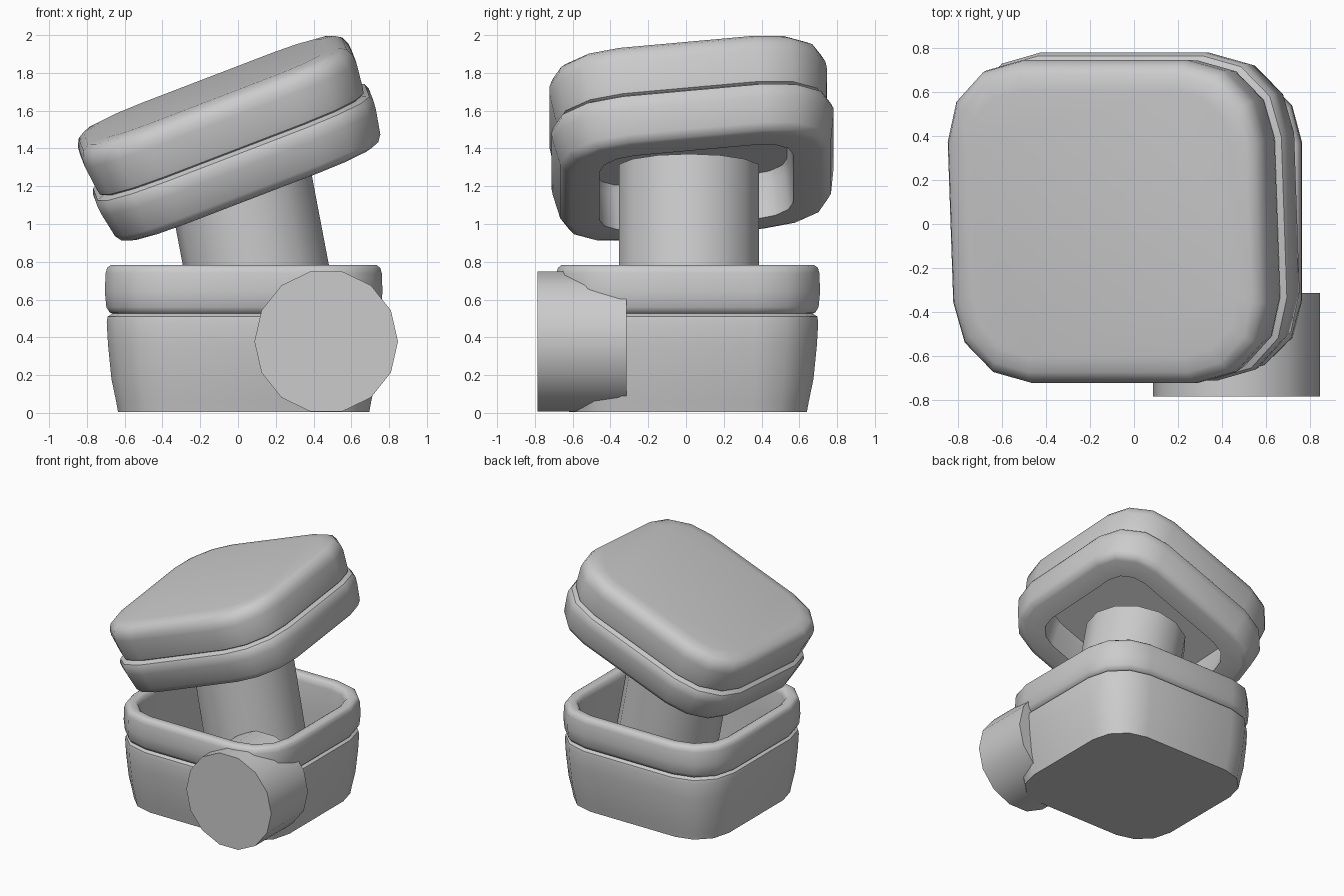
import bpy, bmesh, math
from mathutils import Vector

if "Cube" in bpy.data.objects:
    bpy.data.objects.remove(bpy.data.objects["Cube"])


def finish(obj, angle=42):
    bpy.ops.object.select_all(action='DESELECT')
    obj.select_set(True)
    bpy.context.view_layer.objects.active = obj
    bpy.ops.object.shade_smooth_by_angle(angle=math.radians(angle))


def rounded_ring(hx, hy, r, steps=3):
    pts = []
    for k, (sx, sy) in enumerate([(1, 1), (-1, 1), (-1, -1), (1, -1)]):
        for i in range(steps + 1):
            a = math.radians(90 * k + 90 * i / steps)
            pts.append((sx * (hx - r) + r * math.cos(a), sy * (hy - r) + r * math.sin(a)))
    return pts


def shell(name, hx, hy, radius, profile, loc, rot=(0, 0, 0)):
    """Loft rounded rectangles through (inset, z) and cap both ends."""
    bm = bmesh.new()
    rings = []
    for inset, z in profile:
        r = max(radius - inset * 0.8, 0.1)
        rings.append([bm.verts.new((x, y, z)) for x, y in rounded_ring(hx - inset, hy - inset, r)])
    n = len(rings[0])
    for a, b in zip(rings, rings[1:]):
        for i in range(n):
            j = (i + 1) % n
            bm.faces.new((a[i], a[j], b[j], b[i]))
    bm.faces.new(rings[0][::-1])
    bm.faces.new(rings[-1])
    bmesh.ops.recalc_face_normals(bm, faces=bm.faces)
    me = bpy.data.meshes.new(name)
    bm.to_mesh(me)
    bm.free()
    obj = bpy.data.objects.new(name, me)
    bpy.context.collection.objects.link(obj)
    obj.location = loc
    obj.rotation_euler = rot
    finish(obj)


def post(name, a, b, r):
    """14-sided cylinder from a to b with a corner on the x axis."""
    a, b = Vector(a), Vector(b)
    d = b - a
    rot = (math.pi / 2, 0, 0) if abs(d.y) > 0.1 else (0, math.atan2(d.x, d.z), 0)
    bpy.ops.mesh.primitive_cylinder_add(vertices=14, radius=r, depth=d.length,
                                        location=(a + b) / 2, rotation=rot)
    obj = bpy.context.object
    obj.name = name
    for v in obj.data.vertices:
        v.co = Vector((v.co.y, -v.co.x, v.co.z))
    finish(obj)


# Open box: tapered body, groove, collar, rim, inner wall and floor
shell("open_box", 0.735, 0.7, 0.34, [
    (0.07, 0.005), (0.06, 0.06), (0.035, 0.18), (0.017, 0.36), (0.01, 0.48), (0.015, 0.51),
    (0.04, 0.525), (0.025, 0.532), (0.008, 0.56), (0.0, 0.64), (0.004, 0.74), (0.012, 0.768),
    (0.03, 0.782), (0.075, 0.782), (0.095, 0.768), (0.105, 0.73), (0.11, 0.5), (0.13, 0.06)],
    (0.03, 0.01, 0))

# Tilted lid: recess, underside, lower band, groove, upper band, top
shell("tilted_lid", 0.782, 0.75, 0.38, [
    (0.245, 0.25), (0.235, 0.20), (0.235, 0.0), (0.09, 0.0), (0.055, 0.01), (0.03, 0.045),
    (0.004, 0.18), (0.0, 0.225), (0.012, 0.255), (0.05, 0.272), (0.035, 0.28), (0.028, 0.31),
    (0.012, 0.45), (0.016, 0.49), (0.035, 0.53), (0.07, 0.553), (0.14, 0.563)],
    (0.055, 0.055, 1.195), (math.radians(5.5), math.radians(-21), 0))

# Leaning post that holds the lid
post("leaning_post", (0.215, 0.015, 0.15), (-0.004, 0.015, 1.30), 0.38)

# Round stub through the front wall
post("front_stub", (0.467, -0.785, 0.378), (0.467, -0.315, 0.378), 0.38)
